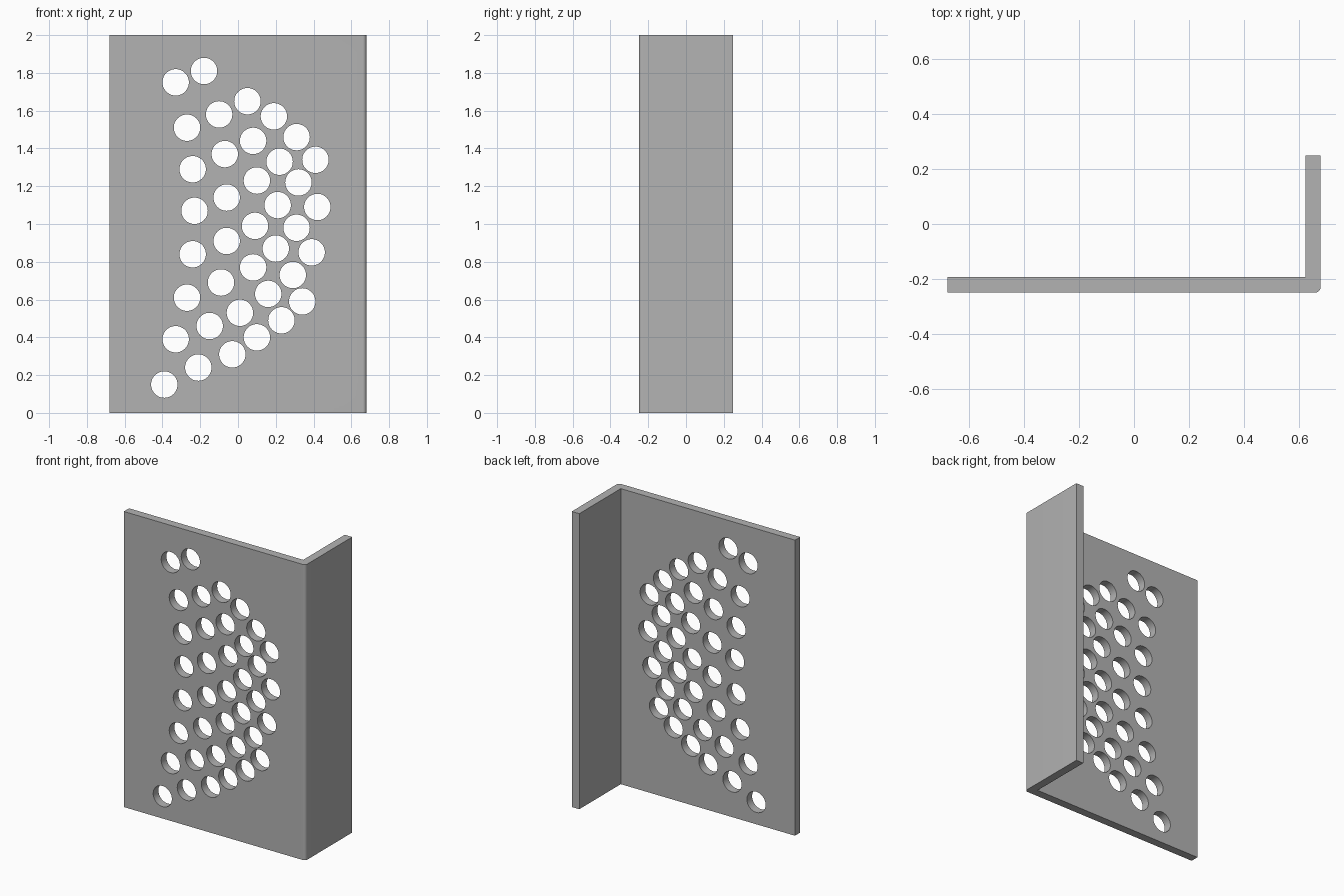
import bpy
import bmesh
import math
from mathutils import Matrix, Vector

default = bpy.data.objects.get("Cube")
if default:
    bpy.data.objects.remove(default, do_unlink=True)

HALF_WIDTH, HALF_DEPTH, HEIGHT = 0.68, 0.25, 2.0
THICKNESS, BEND_RADIUS, HOLE_RADIUS = 0.056, 0.02, 0.07

grey = bpy.data.materials.new("plain grey")
grey.use_nodes = True
grey.diffuse_color = (0.45, 0.45, 0.45, 1)
grey.node_tree.nodes["Principled BSDF"].inputs["Base Color"].default_value = grey.diffuse_color


def mesh_object(name, bm):
    bmesh.ops.recalc_face_normals(bm, faces=bm.faces)
    mesh = bpy.data.meshes.new(name)
    bm.to_mesh(mesh)
    bm.free()
    mesh.materials.append(grey)
    obj = bpy.data.objects.new(name, mesh)
    bpy.context.collection.objects.link(obj)
    return obj


# L-shaped bracket: a profile with a rounded outer bend, extruded upwards
bend = [(HALF_WIDTH - BEND_RADIUS + BEND_RADIUS * math.sin(a),
         -HALF_DEPTH + BEND_RADIUS - BEND_RADIUS * math.cos(a))
        for a in (math.pi / 2 * i / 8 for i in range(9))]
profile = [(-HALF_WIDTH, -HALF_DEPTH), *bend,
           (HALF_WIDTH, HALF_DEPTH),
           (HALF_WIDTH - THICKNESS, HALF_DEPTH),
           (HALF_WIDTH - THICKNESS, THICKNESS - HALF_DEPTH),
           (-HALF_WIDTH, THICKNESS - HALF_DEPTH)]
bm = bmesh.new()
base = bm.faces.new([bm.verts.new((x, y, 0)) for x, y in profile])
grown = bmesh.ops.extrude_face_region(bm, geom=[base])
top = [v for v in grown["geom"] if isinstance(v, bmesh.types.BMVert)]
bmesh.ops.translate(bm, verts=top, vec=Vector((0, 0, HEIGHT)))
bracket = mesh_object("angle_bracket", bm)

# Round holes through the front panel, as (x, z) centres in sloping rows
hole_rows = [
    [(-.33, 1.75), (-.18, 1.81)],
    [(-.27, 1.51), (-.10, 1.58), (.05, 1.65), (.19, 1.57), (.31, 1.46), (.41, 1.34)],
    [(-.24, 1.29), (-.07, 1.37), (.08, 1.44), (.22, 1.33), (.32, 1.22), (.42, 1.09)],
    [(-.23, 1.07), (-.06, 1.14), (.10, 1.23), (.21, 1.10), (.31, .98), (.39, .85)],
    [(-.24, .84), (-.06, .91), (.09, .99), (.20, .87), (.29, .73), (.34, .59)],
    [(-.27, .61), (-.09, .69), (.08, .77), (.16, .63), (.23, .49)],
    [(-.33, .39), (-.15, .46), (.01, .53), (.10, .40)],
    [(-.39, .15), (-.21, .24), (-.03, .31)],
]
bm = bmesh.new()
turn = Matrix.Rotation(math.pi / 2, 4, "X")
for row in hole_rows:
    for x, z in row:
        bmesh.ops.create_cone(
            bm, cap_ends=True, segments=48, radius1=HOLE_RADIUS, radius2=HOLE_RADIUS,
            depth=THICKNESS * 3,
            matrix=Matrix.Translation((x, THICKNESS / 2 - HALF_DEPTH, z)) @ turn)
cutter = mesh_object("hole_cutters", bm)
cutter.hide_render = True
cutter.hide_viewport = True

# Cut the holes, then smooth only the curved walls
cut = bracket.modifiers.new("holes", "BOOLEAN")
cut.operation = "DIFFERENCE"
cut.solver = "EXACT"
cut.object = cutter
bpy.ops.object.select_all(action="DESELECT")
bracket.select_set(True)
bpy.context.view_layer.objects.active = bracket
bpy.ops.object.modifier_apply(modifier=cut.name)
bpy.data.objects.remove(cutter, do_unlink=True)
bpy.ops.object.shade_smooth_by_angle(angle=math.radians(30))
